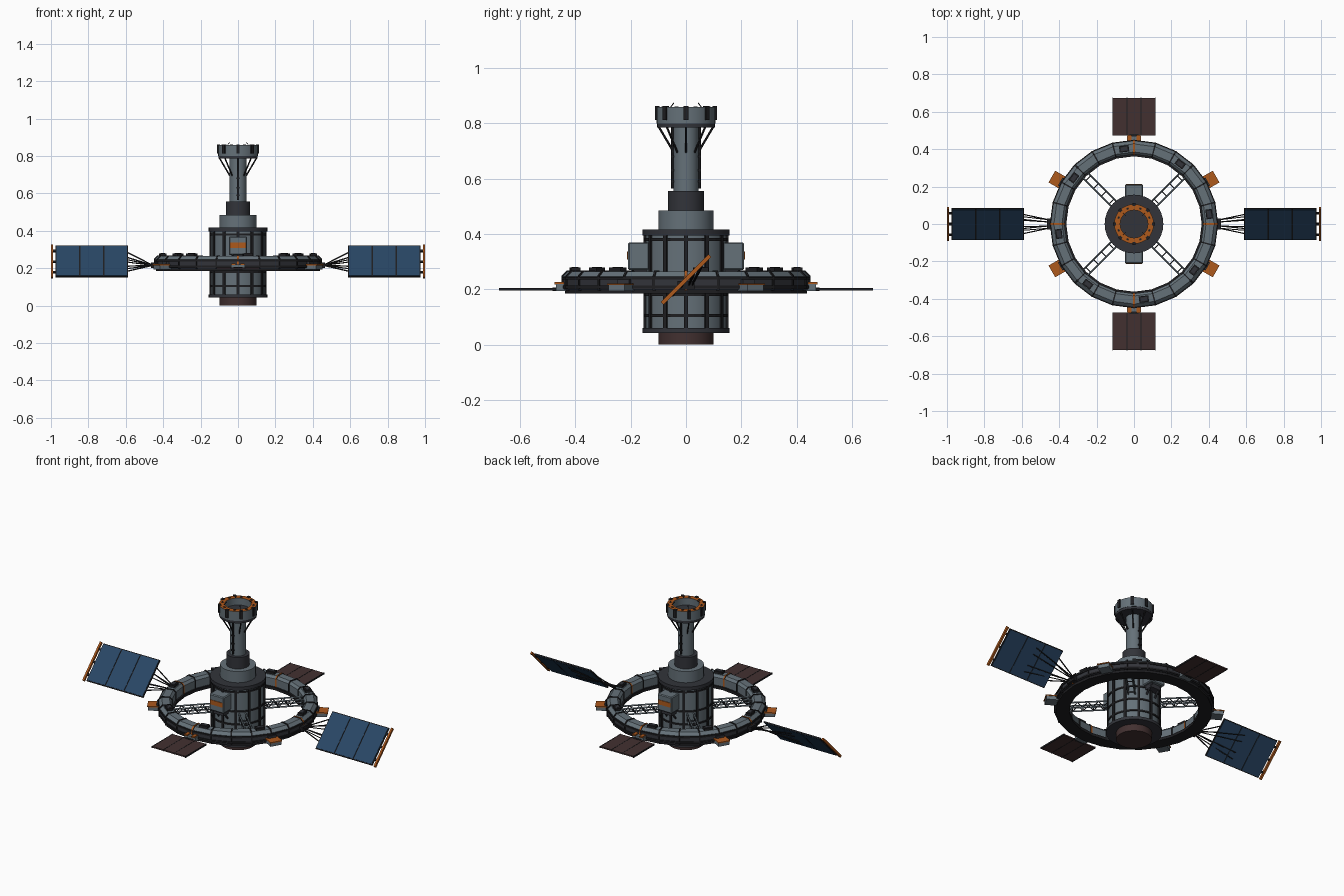
import bpy, bmesh
from math import pi, cos, sin, radians
from mathutils import Matrix, Vector

if "Cube" in bpy.data.objects:
    bpy.data.objects.remove(bpy.data.objects["Cube"])

COLOURS = {
    "hull_grey": (0.13, 0.165, 0.19), "gunmetal": (0.032, 0.034, 0.042),
    "trim_black": (0.013, 0.013, 0.015), "signal_orange": (0.42, 0.1, 0.012),
    "solar_blue": (0.022, 0.062, 0.13), "radiator_brown": (0.055, 0.03, 0.03),
}
MATS = {}
for key, rgb in COLOURS.items():
    m = bpy.data.materials.new(key)
    m.use_nodes = True
    m.diffuse_color = (*rgb, 1)
    m.node_tree.nodes["Principled BSDF"].inputs["Base Color"].default_value = (*rgb, 1)
    MATS[key] = m
GREY, GUN, BLACK, ORANGE, BLUE, BROWN = COLOURS


def finish(name, bm, *mats, smooth=False):
    bmesh.ops.recalc_face_normals(bm, faces=bm.faces)
    me = bpy.data.meshes.new(name)
    bm.to_mesh(me)
    bm.free()
    ob = bpy.data.objects.new(name, me)
    bpy.context.collection.objects.link(ob)
    for key in mats:
        me.materials.append(MATS[key])
    if smooth:
        bpy.ops.object.select_all(action="DESELECT")
        ob.select_set(True)
        bpy.context.view_layer.objects.active = ob
        bpy.ops.object.shade_smooth_by_angle(angle=radians(30))
    return ob


def paint(verts, mat):
    for f in {f for v in verts for f in v.link_faces}:
        f.material_index = mat


def box(bm, size, loc, frame=Matrix(), mat=0):
    mtx = frame @ Matrix.Translation(loc) @ Matrix.Diagonal((*size, 1))
    verts = bmesh.ops.create_cube(bm, size=1, matrix=mtx)["verts"]
    paint(verts, mat)
    return verts


def rod(bm, p, q, r, mat=0, sides=6):
    p, q = Vector(p), Vector(q)
    d = q - p
    mtx = Matrix.Translation((p + q) / 2) @ d.to_track_quat("Z", "Y").to_matrix().to_4x4()
    paint(bmesh.ops.create_cone(bm, cap_ends=True, segments=sides, radius1=r, radius2=r,
                                depth=d.length, matrix=mtx)["verts"], mat)


def lathe(bm, prof, n=32, closed=True, start=0.0, sweep=2 * pi, mats=None):
    """Revolve an (r, z) profile; a partial sweep gets end caps."""
    full = sweep > 6.28
    rings = []
    for i in range(n if full else n + 1):
        a = start + sweep * i / n
        rings.append([bm.verts.new((r * cos(a), r * sin(a), z)) for r, z in prof])
    k = len(prof)
    for i in range(n):
        a, b = rings[i], rings[(i + 1) % len(rings)]
        for j in range(k if closed else k - 1):
            f = bm.faces.new((a[j], b[j], b[(j + 1) % k], a[(j + 1) % k]))
            f.material_index = mats[j] if mats else 0
    if not full:
        bm.faces.new(rings[0])
        bm.faces.new(rings[-1])
    bmesh.ops.remove_doubles(bm, verts=bm.verts, dist=1e-5)


def drum(name, r, z0, z1, mat, n=32):
    bm = bmesh.new()
    lathe(bm, [(0, z0), (r, z0), (r, z1), (0, z1)], n, closed=False)
    return finish(name, bm, mat, smooth=True)


def band(bm, r0, r1, z0, z1, n=32, **kw):
    lathe(bm, [(r0, z0), (r1, z0), (r1, z1), (r0, z1)], n, **kw)


def turn(deg):
    return Matrix.Rotation(radians(deg), 4, "Z")


# Central stack
drum("engine_base", 0.10, 0.0, 0.05, BROWN)
drum("core_lower_rim", 0.157, 0.042, 0.06, GUN)
drum("core_body", 0.146, 0.05, 0.40, GREY)
drum("core_upper_rim", 0.157, 0.395, 0.416, GUN)
drum("shoulder", 0.10, 0.41, 0.485, GREY)
drum("neck_collar", 0.065, 0.48, 0.555, GUN)
drum("mast", 0.045, 0.55, 0.80, GREY)
drum("head_base_plate", 0.105, 0.785, 0.802, GUN)

# Core ribs and hoops
bm = bmesh.new()
for k in range(12):
    box(bm, (0.016, 0.014, 0.35), (0.145, 0, 0.225), turn(30 * k))
for z in (0.105, 0.18, 0.26, 0.38):
    band(bm, 0.14, 0.151, z - 0.005, z + 0.005)
finish("core_ribs", bm, BLACK)

# Docking head: hollow cup with an orange top face
bm = bmesh.new()
lathe(bm, [(0, 0.80), (0.106, 0.80), (0.106, 0.858), (0.074, 0.858), (0.074, 0.815), (0, 0.815)],
      closed=False, mats=[1, 0, 2, 0, 1])
finish("docking_head", bm, GREY, GUN, ORANGE, smooth=True)
bm = bmesh.new()
for k in range(8):
    box(bm, (0.016, 0.018, 0.05), (0.104, 0, 0.837), turn(45 * k))
    box(bm, (0.010, 0.012, 0.004), (0.089, 0, 0.859), turn(45 * k + 22.5))
finish("head_clamps", bm, BLACK)
bm = bmesh.new()
for k in range(8):
    f = turn(45 * k)
    rod(bm, f @ Vector((0.10, 0, 0.79)), f @ Vector((0.044, 0, 0.695)), 0.004)
for k in range(4):
    f = turn(45 + 90 * k)
    rod(bm, f @ Vector((0.082, 0, 0.855)), f @ Vector((0.062, 0, 0.874)), 0.002)
for s in (-1, 1):
    rod(bm, (0, s * 0.05, 0.565), (0, s * 0.05, 0.785), 0.005)
    for z in (0.59, 0.63, 0.68):
        box(bm, (0.016, 0.012, 0.008), (0, s * 0.049, z))
finish("mast_struts", bm, BLACK)

# Core side modules
for s, side in ((-1, "front"), (1, "back")):
    f = turn(90 * s)
    bm = bmesh.new()
    verts = box(bm, (0.08, 0.098, 0.10), (0.17, 0, 0.32), f)
    bmesh.ops.bevel(bm, geom=bm.edges[:], offset=0.005, segments=1, affect="EDGES")
    box(bm, (0.006, 0.085, 0.028), (0.21, 0, 0.322), f, 1)
    box(bm, (0.05, 0.07, 0.03), (0.165, 0, 0.26), f, 2)
    for y in (-0.03, 0.03):
        rod(bm, f @ Vector((0.195, y, 0.275)), f @ Vector((0.145, y, 0.215)), 0.006, 2)
    finish(side + "_module", bm, GREY, ORANGE, GUN)

# Habitat ring: grey top and inner wall, dark outer wall and underside
SECTION = [(0.372, 0.20), (0.445, 0.20), (0.445, 0.247), (0.428, 0.264), (0.385, 0.264), (0.372, 0.25)]
bm = bmesh.new()
lathe(bm, SECTION, 24, mats=[1, 1, 0, 0, 0, 0])
finish("habitat_ring", bm, GREY, GUN)
bm = bmesh.new()
band(bm, 0.362, 0.438, 0.185, 0.202, 24)
for z in (0.208, 0.24):
    band(bm, 0.44, 0.45, z - 0.005, z + 0.005, 24)
finish("ring_keel", bm, BLACK)

# Ring ribs, with orange ones at the quarter points
bm = bmesh.new()
for k in range(24):
    quarter = k % 6 == 0
    big = [(0.408 + (r - 0.408) * 1.12, 0.232 + (z - 0.232) * 1.12) for r, z in SECTION]
    w = 0.022 if quarter else 0.018
    lathe(bm, big, 1, start=radians(15 * k) - w / 2, sweep=w, mats=[int(quarter)] * 6)
finish("ring_ribs", bm, BLACK, ORANGE)

# Ring roof hatches
bm = bmesh.new()
for k in range(8):
    f = turn(7.5 + 45 * k)
    box(bm, (0.034, 0.052, 0.016), (0.405, 0, 0.27), f)
    box(bm, (0.020, 0.034, 0.003), (0.405, 0, 0.279), f, 1)
finish("roof_hatches", bm, BLACK, GUN)

# Lattice spokes
bm = bmesh.new()
for k in range(4):
    f = turn(45 + 90 * k)
    n = 8
    xs = [0.14 + 0.235 * i / n for i in range(n + 1)]
    for y in (-0.019, 0.019):
        for z in (0.21, 0.245):
            rod(bm, f @ Vector((xs[0], y, z)), f @ Vector((xs[-1], y, z)), 0.005, 0, 4)
        for i in range(n):
            za, zb = (0.21, 0.245) if i % 2 else (0.245, 0.21)
            rod(bm, f @ Vector((xs[i], y, za)), f @ Vector((xs[i + 1], y, zb)), 0.003, 1, 4)
    for x in xs[1:-1:2]:
        rod(bm, f @ Vector((x, -0.019, 0.21)), f @ Vector((x, 0.019, 0.21)), 0.003, 1, 4)
finish("lattice_spokes", bm, GREY, GUN)

# Outer pods: tapered grey blocks with orange lids
bm = bmesh.new()
for deg in (30, 150, 210, 330):
    f = turn(deg)
    box(bm, (0.07, 0.066, 0.022), (0.467, 0, 0.204), f)
    box(bm, (0.074, 0.072, 0.006), (0.47, 0, 0.218), f, 1)
    box(bm, (0.02, 0.05, 0.02), (0.445, 0, 0.225), f, 2)
finish("outer_pods", bm, GREY, ORANGE, GUN)

# Radiators
for s, side in ((-1, "front"), (1, "back")):
    f = turn(90 * s)
    bm = bmesh.new()
    box(bm, (0.20, 0.226, 0.008), (0.574, 0, 0.20), f)
    for y in (-0.114, -0.038, 0.038, 0.114):
        box(bm, (0.204, 0.004, 0.010), (0.574, y, 0.20), f, 1)
    finish(side + "_radiator", bm, BROWN, BLACK)
    bm = bmesh.new()
    box(bm, (0.035, 0.075, 0.026), (0.452, 0, 0.207), f)
    for y in (-0.024, 0.024):
        box(bm, (0.036, 0.02, 0.008), (0.458, y, 0.222), f, 1)
    box(bm, (0.02, 0.05, 0.012), (0.472, 0, 0.20), f, 2)
    finish(side + "_radiator_bracket", bm, GREY, ORANGE, BLACK)

# Tilted solar wings, each with three cells, an end bar and a strut fan
TILT = Matrix.Translation((0, 0, 0.235)) @ Matrix.Rotation(radians(45), 4, "X")
for s, side in ((-1, "right"), (1, "left")):
    bm = bmesh.new()
    box(bm, (0.386, 0.236, 0.008), (s * 0.782, 0, 0), TILT, 1)
    for i in range(3):
        box(bm, (0.122, 0.226, 0.012), (s * (0.654 + 0.128 * i), 0, 0), TILT)
    box(bm, (0.012, 0.244, 0.014), (s * 0.994, 0, 0), TILT, 2)
    for y in (-0.08, 0, 0.08):
        box(bm, (0.02, 0.012, 0.008), (s * 0.98, y, 0), TILT, 1)
    finish(side + "_solar_wing", bm, BLUE, BLACK, ORANGE)
    bm = bmesh.new()
    box(bm, (0.025, 0.06, 0.03), (s * 0.452, 0, 0.215))
    for y in (-0.075, -0.035, 0.035, 0.075):
        root = (s * 0.455, y * 0.3, 0.215)
        rod(bm, root, TILT @ Vector((s * 0.60, y, 0)), 0.0035)
        rod(bm, root, TILT @ Vector((s * 0.76, y, -0.008)), 0.003)
    finish(side + "_wing_struts", bm, BLACK)
